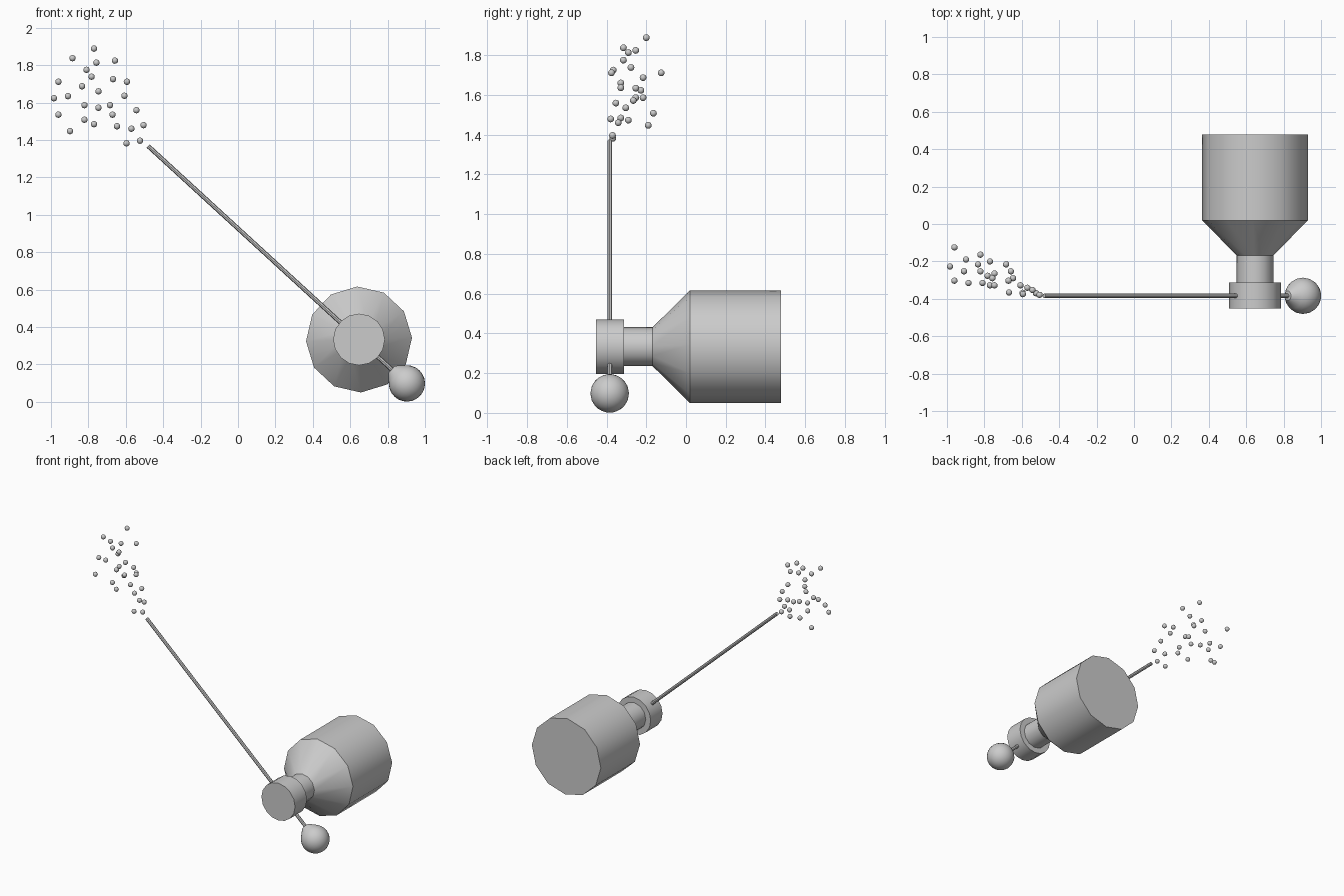
import bpy, bmesh, math
from mathutils import Vector

if "Cube" in bpy.data.objects:
    bpy.data.objects.remove(bpy.data.objects["Cube"])

PIVOT = Vector((0.647, -0.384, 0.333))
SWING = Vector((0.737, 0, -0.676)).normalized()


def lathe(name, profile, origin, axis, side, n, phase=0.0, smooth=35):
    """Revolve (distance along axis, radius) points; zero radius makes a pole."""
    bm = bmesh.new()
    axis, u = Vector(axis), Vector(side)
    v = u.cross(axis)
    rings = []
    for t, r in profile:
        c = Vector(origin) + axis * t
        if r == 0:
            rings.append([bm.verts.new(c)])
            continue
        angles = [phase + 2 * math.pi * i / n for i in range(n)]
        rings.append([bm.verts.new(c + (u * math.cos(a) + v * math.sin(a)) * r)
                      for a in angles])
    for a, b in zip(rings, rings[1:]):
        for i in range(n):
            j = (i + 1) % n
            quad = [a[i % len(a)], a[j % len(a)], b[j % len(b)], b[i % len(b)]]
            bm.faces.new(list(dict.fromkeys(quad)))
    for ring in (rings[0], rings[-1]):
        if len(ring) > 2:
            bm.faces.new(ring)
    bmesh.ops.recalc_face_normals(bm, faces=bm.faces)
    mesh = bpy.data.meshes.new(name)
    bm.to_mesh(mesh)
    bm.free()
    ob = bpy.data.objects.new(name, mesh)
    bpy.context.collection.objects.link(ob)
    bpy.ops.object.select_all(action='DESELECT')
    ob.select_set(True)
    bpy.context.view_layer.objects.active = ob
    bpy.ops.object.shade_smooth_by_angle(angle=math.radians(smooth))
    return ob


# Horizontal body with tapered shoulder and neck, then the front hub
hub_line = (PIVOT.x, 0, PIVOT.z)
Y, X = (0, 1, 0), (1, 0, 0)
lathe("body", [(-0.32, 0.098), (-0.168, 0.098), (0.02, 0.2835), (0.479, 0.2835)],
      hub_line, Y, X, 12, math.radians(2))
lathe("hub", [(-0.452, 0.138), (-0.313, 0.138)], hub_line, Y, X, 16)

# Long thin arm through the hub
lathe("arm", [(-1.53, 0.012), (0.28, 0.012)], PIVOT, SWING, Y, 8)

# Round counterweight, tapering towards the arm
R = 0.097
ball = [(-R * math.cos(math.radians(a)), R * math.sin(math.radians(a)))
        for a in range(45, 180, 15)]
lathe("counterweight", [(-1.16 * R, 0), (-1.14 * R, 0.27 * R)] + ball + [(R, 0)],
      PIVOT + SWING * 0.3475, SWING, Y, 24, smooth=40)

# Cloud of droplets beyond the arm tip
droplets = [
    (-.77, -.20, 1.888), (-.885, -.315, 1.837), (-.757, -.29, 1.813),
    (-.658, -.253, 1.824), (-.81, -.315, 1.775), (-.783, -.277, 1.738),
    (-.96, -.125, 1.711), (-.834, -.216, 1.687), (-.668, -.366, 1.725),
    (-.594, -.375, 1.711), (-.746, -.328, 1.66), (-.984, -.227, 1.623),
    (-.909, -.253, 1.634), (-.607, -.328, 1.636), (-.821, -.253, 1.586),
    (-.746, -.265, 1.572), (-.684, -.216, 1.586), (-.543, -.353, 1.559),
    (-.96, -.303, 1.535), (-.671, -.303, 1.535), (-.821, -.164, 1.508),
    (-.77, -.328, 1.484), (-.647, -.29, 1.473), (-.57, -.341, 1.46),
    (-.505, -.379, 1.479), (-.898, -.19, 1.447), (-.596, -.368, 1.382),
    (-.524, -.37, 1.396)]
r = 0.017
bead = [(-r * math.cos(math.pi * k / 8), r * math.sin(math.pi * k / 8)) for k in range(1, 8)]
for i, p in enumerate(droplets):
    lathe(f"droplet_{i + 1}", [(-r, 0)] + bead + [(r, 0)], p, (0, 0, 1), X, 12, smooth=60)
